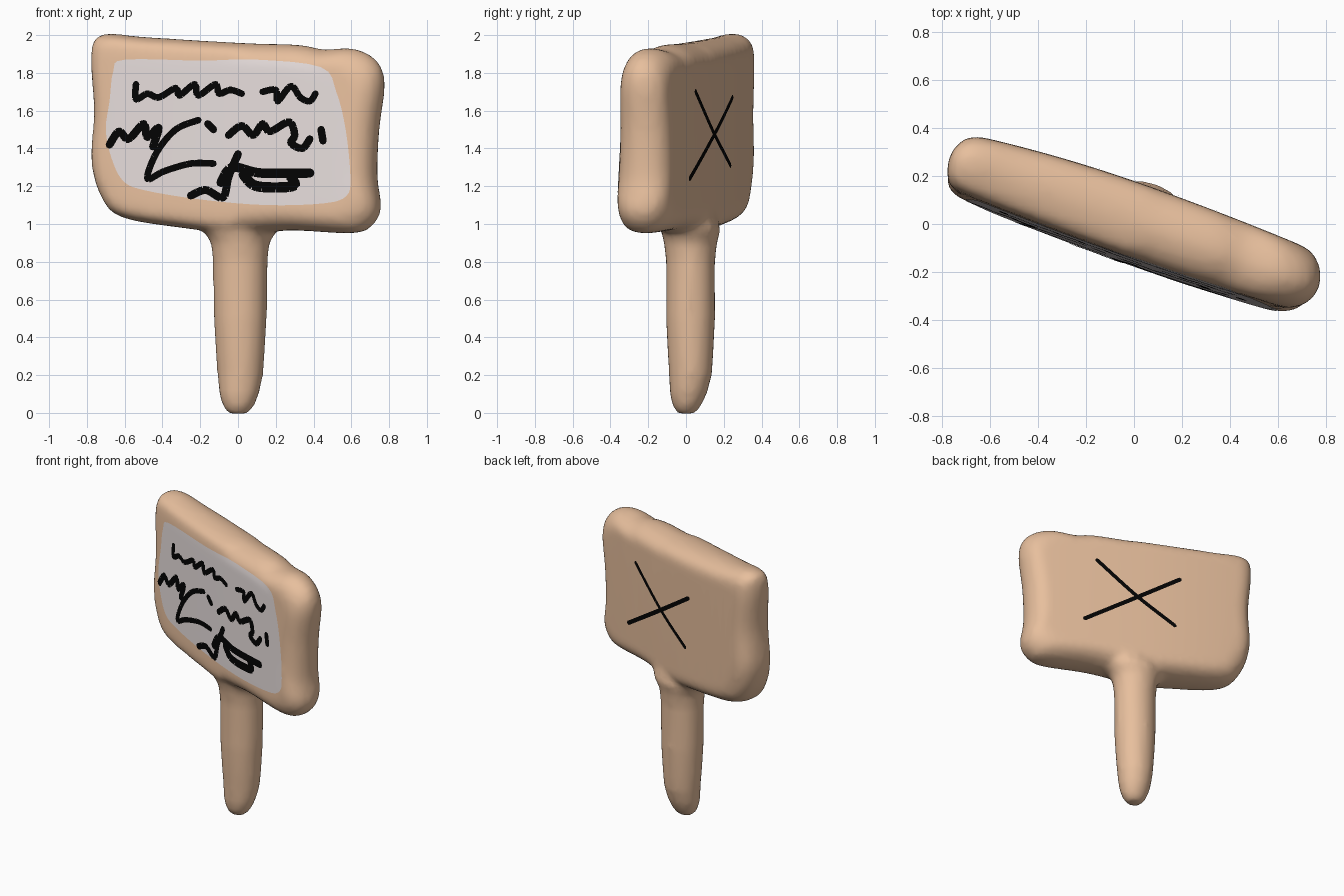
import bpy, bmesh, math
from mathutils import Vector
from mathutils.bvhtree import BVHTree

cube = bpy.data.objects.get("Cube")
if cube:
    bpy.data.objects.remove(cube, do_unlink=True)

TURN = math.radians(19.7)    # the board is turned about the vertical axis
MID = 1.47                   # height of the board centre


def material(name, rgb):
    mat = bpy.data.materials.new(name)
    mat.use_nodes = True
    color = (*rgb, 1)
    mat.diffuse_color = color
    shader = next(n for n in mat.node_tree.nodes if n.type == 'BSDF_PRINCIPLED')
    shader.inputs["Base Color"].default_value = color
    shader.inputs["Roughness"].default_value = 0.8
    return mat


wood = material("tan wood", (0.83, 0.54, 0.35))
paper = material("pale grey paper", (0.78, 0.71, 0.70))
ink = material("black ink", (0.001, 0.001, 0.001))


def make_object(name, bm, mat):
    mesh = bpy.data.meshes.new(name)
    bm.to_mesh(mesh)
    bm.free()
    mesh.materials.append(mat)
    obj = bpy.data.objects.new(name, mesh)
    bpy.context.collection.objects.link(obj)
    return obj


def smooth_path(points, steps=6, closed=False):
    """Catmull-Rom curve through 2D points."""
    pts = [Vector(p) for p in points]
    n = len(pts)
    pick = (lambda i: pts[i % n]) if closed else (lambda i: pts[max(0, min(n - 1, i))])
    out = []
    for i in range(n if closed else n - 1):
        a, b, c, d = (pick(i + k) for k in (-1, 0, 1, 2))
        for s in range(steps):
            t = s / steps
            out.append(0.5 * (2 * b + (c - a) * t + (2 * a - 5 * b + 4 * c - d) * t * t
                              + (3 * b - a - 3 * c + d) * t ** 3))
    if not closed:
        out.append(pts[-1])
    return out


def loft(bm, rings):
    """Skin closed rings of points and cap both ends."""
    loops = [[bm.verts.new(p) for p in ring] for ring in rings]
    for low, high in zip(loops, loops[1:]):
        for i in range(len(low)):
            j = (i + 1) % len(low)
            bm.faces.new((low[i], low[j], high[j], high[i]))
    bm.faces.new(loops[0])
    bm.faces.new(loops[-1])


# Board: pillow-edged slab lofted through its depth
outline = smooth_path([
    (-.785, 1.91), (-.73, 2.005), (-.5, 1.99), (0, 1.96), (.32, 1.95), (.46, 1.925),
    (.62, 1.93), (.74, 1.87), (.785, 1.75), (.755, 1.5), (.745, 1.25), (.765, 1.08), (.72, .99),
    (.62, .95), (.3, .965), (0, .95), (-.3, .98), (-.6, 1.03), (-.71, 1.12), (-.775, 1.32),
    (-.765, 1.6)], steps=4, closed=True)


def board_ring(angle, scale=1):
    front = angle < 0
    ring = []
    for x, z in outline:
        # the end at -x is blunter, most of all at the front
        power = 1 if x > 0 else 0.5 if front else 0.8
        inset = 1 - max(0, math.cos(angle)) ** power
        u = x * 1.04 * (1 - 0.16 * inset) * scale
        h = (z - MID) * (1 - 0.22 * inset) * scale
        end = min(1, abs(u) / .7) ** 2
        if front:
            depth = 0.153 - (0.022 if x > 0 else 0.012) * end
        else:
            depth = 0.166 - (0.018 if x > 0 else 0.04) * end
        v = depth * math.sin(angle)
        if front:
            v += 0.04 * h        # the front leans back towards the top
        ring.append((u * math.cos(TURN) + v * math.sin(TURN),
                     v * math.cos(TURN) - u * math.sin(TURN) + 0.003, MID + h))
    return ring


bm = bmesh.new()
quarter = math.pi / 2
shrink = [k / 8 for k in range(1, 8)]
loft(bm, [board_ring(-quarter, s) for s in shrink]
     + [board_ring(quarter * k / 6) for k in range(-6, 7)]
     + [board_ring(quarter, s) for s in reversed(shrink)])

# Handle: tapered stick, flared where it meets the board
profile = [(-.005, .05, .043), (.03, .082, .074), (.1, .107, .1), (.2, .122, .115),
           (.3, .13, .122), (.5, .142, .132), (.8, .146, .131), (.9, .156, .142),
           (.97, .2, .16), (1.1, .22, .12)]
rings = []
for z, rx, ry in profile:
    shift = min(max(z, 0), .2) / .2
    rings.append([(.012 * shift + rx * math.cos(a), .024 * shift + ry * math.sin(a), z)
                  for a in (math.tau * k / 16 for k in range(16))])
loft(bm, rings)
bmesh.ops.recalc_face_normals(bm, faces=bm.faces)
sign = make_object("sign_body", bm, wood)

# Fuse board and handle into one softly rounded surface
remesh = sign.modifiers.new("fuse", 'REMESH')
remesh.mode = 'VOXEL'
remesh.voxel_size = 0.022
remesh.use_smooth_shade = True
soften = sign.modifiers.new("soften", 'SMOOTH')
soften.factor = 0.5
soften.iterations = 6
reduce = sign.modifiers.new("reduce", 'DECIMATE')
reduce.ratio = 0.4

bpy.context.view_layer.update()
graph = bpy.context.evaluated_depsgraph_get()
surface = BVHTree.FromObject(sign, graph)


def on_surface(x, z, side, lift):
    """Point on the front (side -1) or back (side 1) of the sign."""
    hit = surface.ray_cast(Vector((x, side * 3, z)), Vector((0, -side, 0)))[0]
    y = hit.y if hit else -x * math.tan(TURN) + side * 0.15
    return (x, y + side * lift, z)


def face_side(bm, side):
    """Turn every face of a thin plate outwards."""
    for f in bm.faces:
        f.normal_update()
        if f.normal.y * side < 0:
            f.normal_flip()


# Paper: concentric rings laid on the front
edge = smooth_path([
    (-.66, 1.81), (-.6, 1.87), (-.2, 1.865), (.1, 1.87), (.44, 1.83), (.52, 1.7), (.57, 1.5),
    (.595, 1.25), (.575, 1.15), (.46, 1.11), (.15, 1.1), (-.2, 1.13), (-.5, 1.18), (-.61, 1.23),
    (-.67, 1.35), (-.7, 1.5), (-.68, 1.65)], steps=4, closed=True)
centre = Vector((-.05, 1.48))
bm = bmesh.new()
loops = []
for k in range(20, 0, -1):
    spots = [centre + (p - centre) * k / 20 for p in edge]
    loops.append([bm.verts.new(on_surface(p.x, p.y, -1, .003)) for p in spots])
for outer, inner in zip(loops, loops[1:]):
    for i in range(len(outer)):
        j = (i + 1) % len(outer)
        bm.faces.new((outer[i], outer[j], inner[j], inner[i]))
bm.faces.new(loops[-1])
face_side(bm, -1)
panel = make_object("paper_panel", bm, paper)
panel.data.shade_smooth()


def ink_strokes(name, strokes, side, lift):
    """Flat round-ended ribbons laid on the sign."""
    bm = bmesh.new()
    for width, points in strokes:
        path = smooth_path(points)
        for a, b in zip(path, path[1:]):
            across = (b - a).normalized().orthogonal() * width / 2
            bm.faces.new([bm.verts.new(on_surface(p.x, p.y, side, lift))
                          for p in (a + across, b + across, b - across, a - across)])
        for p in path[::2] + [path[-1]]:
            dots = [(p.x + width / 2 * math.cos(t), p.y + width / 2 * math.sin(t))
                    for t in (math.tau * k / 8 for k in range(8))]
            bm.faces.new([bm.verts.new(on_surface(x, z, side, lift)) for x, z in dots])
    face_side(bm, side)
    return make_object(name, bm, ink)


# Scribbles on the paper, row by row
ink_strokes("top_scribble", [
    (.035, [(-.54, 1.74), (-.54, 1.66), (-.48, 1.69), (-.42, 1.67), (-.33, 1.72), (-.31, 1.68),
            (-.23, 1.74), (-.21, 1.68), (-.12, 1.74), (-.1, 1.69), (-.04, 1.71), (.02, 1.69)]),
    (.035, [(.13, 1.7), (.2, 1.71), (.21, 1.65), (.28, 1.73), (.33, 1.67), (.38, 1.65),
            (.41, 1.69)])], -1, .006)
ink_strokes("middle_scribble", [
    (.042, [(-.68, 1.42), (-.63, 1.49), (-.58, 1.45), (-.5, 1.53), (-.48, 1.46), (-.42, 1.51),
            (-.45, 1.41)]),
    (.035, [(-.21, 1.55), (-.33, 1.5), (-.43, 1.38), (-.48, 1.24), (-.39, 1.28), (-.25, 1.32),
            (-.13, 1.32)]),
    (.04, [(-.16, 1.53), (-.13, 1.5)]),
    (.04, [(-.05, 1.47), (.02, 1.52), (.08, 1.47), (.13, 1.53), (.17, 1.49), (.27, 1.54),
           (.3, 1.47), (.28, 1.43), (.34, 1.4), (.38, 1.45)]),
    (.04, [(.44, 1.5), (.45, 1.44)])], -1, .006)
ink_strokes("bottom_scribble", [
    (.042, [(-.25, 1.15), (-.17, 1.18), (-.08, 1.14), (-.05, 1.25), (0, 1.37)]),
    (.05, [(-.09, 1.22), (-.03, 1.3), (.12, 1.27), (.38, 1.27)]),
    (.055, [(.03, 1.26), (.1, 1.2), (.29, 1.2), (.28, 1.25)])], -1, .006)

# Cross mark on the back
ink_strokes("back_cross", [
    (.028, [(.36, 1.7), (.1, 1.48), (-.155, 1.31)]),
    (.028, [(-.19, 1.67), (.1, 1.47), (.44, 1.24)])], 1, .005)
